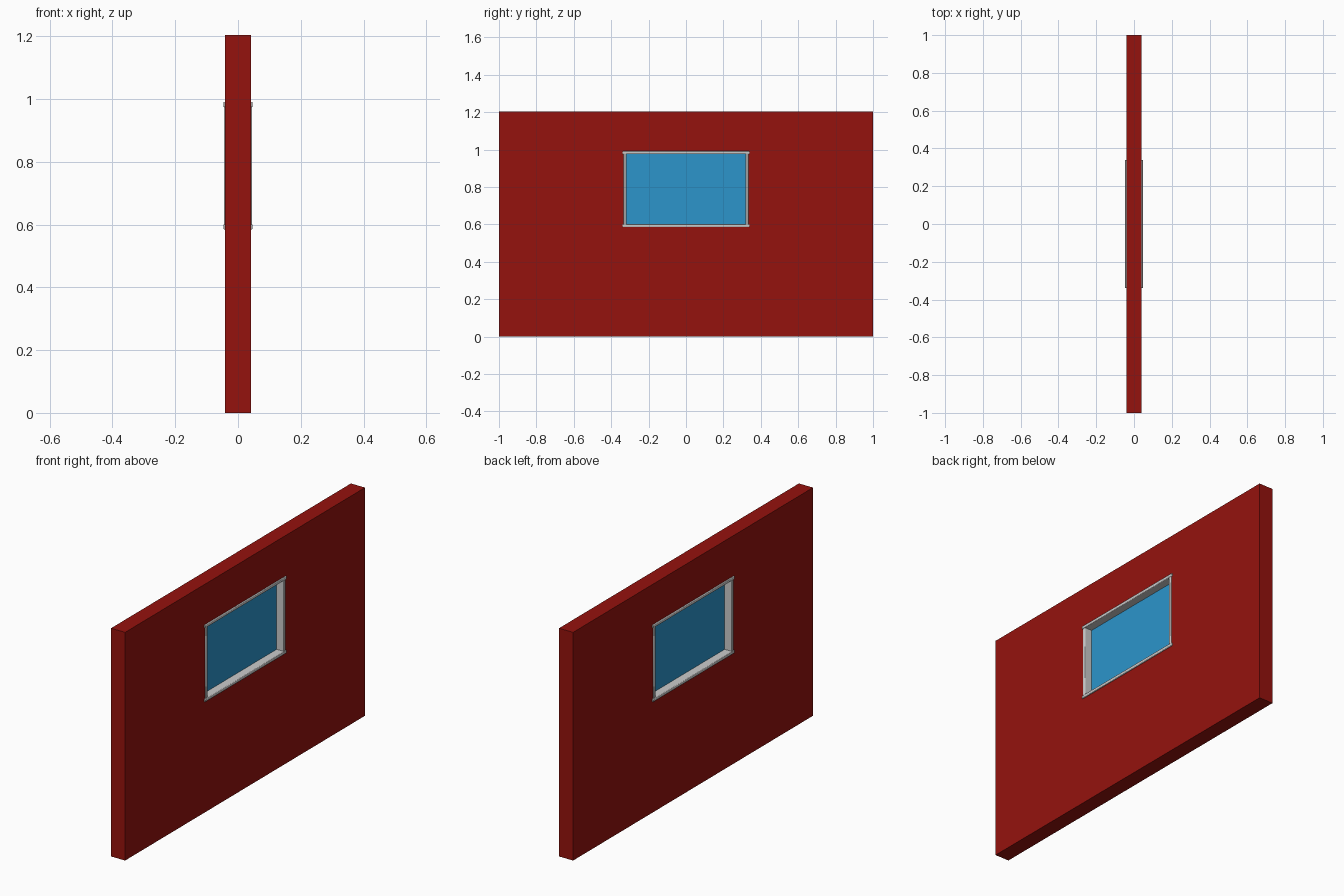
import bpy

if "Cube" in bpy.data.objects:
    bpy.data.objects.remove(bpy.data.objects["Cube"])


def box(name, x, y, z, color=None, bevel=0):
    """Box from (min, max) ranges, with optional bevel and colour."""
    bpy.ops.mesh.primitive_cube_add(size=1, location=[(a + b) / 2 for a, b in (x, y, z)])
    ob = bpy.context.object
    ob.name = name
    ob.scale = [b - a for a, b in (x, y, z)]
    bpy.ops.object.transform_apply(location=False, rotation=False, scale=True)
    if bevel:
        mod = ob.modifiers.new("Bevel", 'BEVEL')
        mod.width, mod.segments = bevel, 2
        bpy.ops.object.shade_smooth_by_angle()
    if color:
        mat = bpy.data.materials.new(name)
        mat.diffuse_color = color
        mat.use_nodes = True
        mat.node_tree.nodes["Principled BSDF"].inputs["Base Color"].default_value = mat.diffuse_color
        ob.data.materials.append(mat)
    return ob


# Wall with a window opening
wall = box("wall", (-.041, .041), (-1, 1), (0, 1.204), (.3, .006, .004, 1))
cutter = box("window_cutter", (-.1, .1), (-.328, .328), (.593, .983))
cutter.hide_render = True
cutter.hide_set(True)
cut = wall.modifiers.new("Opening", 'BOOLEAN')
cut.object, cut.solver = cutter, 'EXACT'

# Window frame: horizontal rails overlap the upright jambs
for name, z in (("frame_sill", .585), ("frame_head", .975)):
    box(name, (-.047, .047), (-.34, .34), (z, z + .016), bevel=.003)
for name, y in (("frame_jamb_left", -.334), ("frame_jamb_right", .318)):
    box(name, (-.045, .045), (y, y + .016), (.595, .981), bevel=.003)

# Glass pane in the middle of the wall
box("window_glass", (-.003, .003), (-.322, .322), (.597, .979), (.025, .3, .6, 1))
